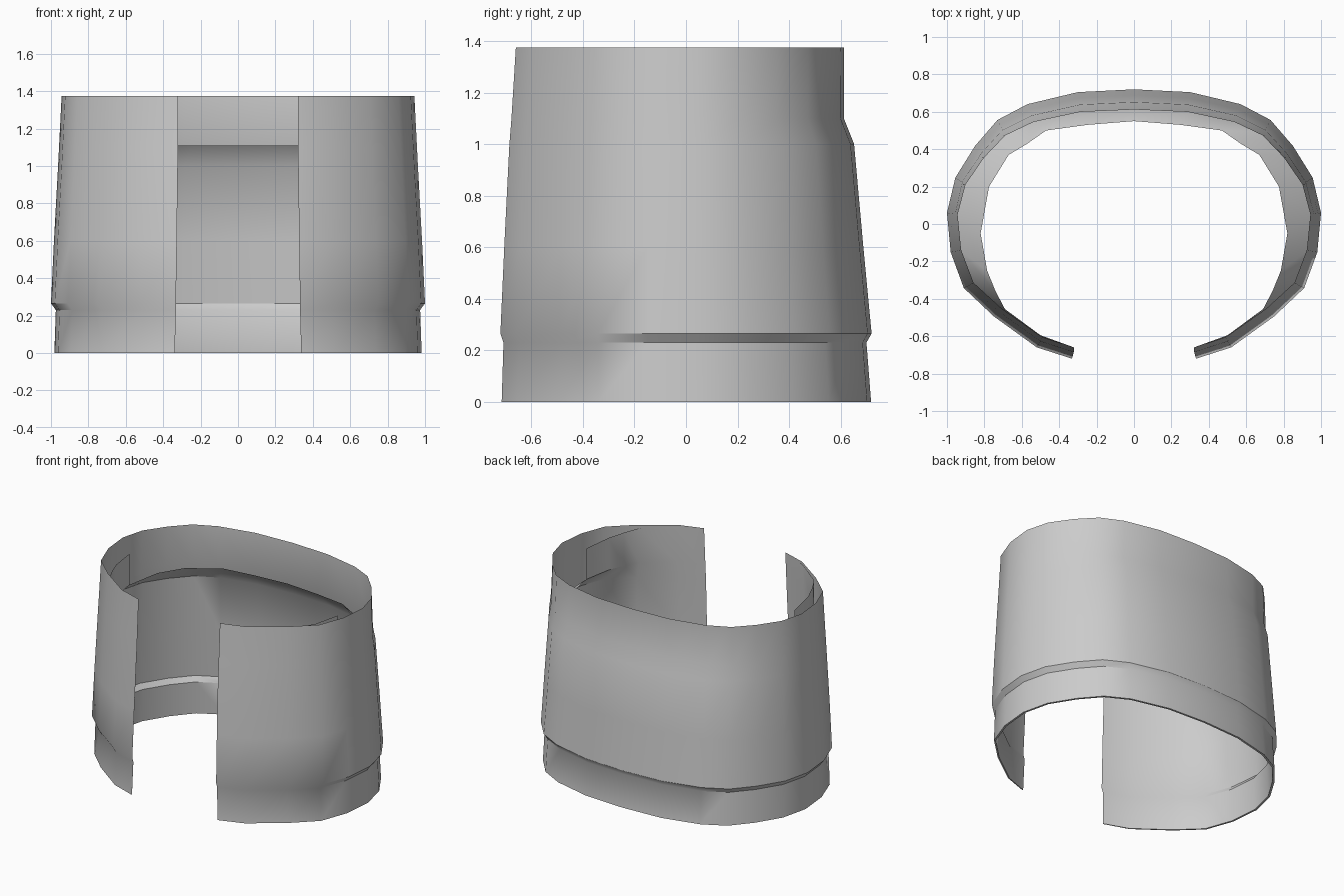
import bpy
import math

if "Cube" in bpy.data.objects:
    bpy.data.objects.remove(bpy.data.objects["Cube"])

# Half plan of the band, from the front opening round to the middle of the back
PLAN = [(.33, -.715), (.52, -.655), (.75, -.49), (.91, -.34), (.98, -.15), (1.0, .06),
        (.955, .25), (.85, .42), (.73, .56), (.57, .645), (.30, .71), (0, .725)]
# Half plan of the inward-leaning top edge of the lining
LIP = [(.32, -.66), (.50, -.595), (.69, -.455), (.74, -.36), (.785, -.25), (.82, -.05),
       (.775, .20), (.67, .37), (.57, .43), (.47, .50), (.25, .53), (0, .55)]


def ring(z, half_width, front, back, edge_x):
    """Plan outline scaled to the given width and depths at height z."""
    pts = []
    for i, (x, y) in enumerate(PLAN):
        sy = back / .725 if y > 0 else front / .715
        pts.append((edge_x if i == 0 else x * half_width, y * sy, z))
    return pts


def mirrored(half):
    return half + [(-x, y, z) for x, y, z in reversed(half[:-1])]


def sheet(name, halves, skip=None):
    """Skin a stack of half outlines, mirrored across x = 0."""
    rows = [mirrored(h) for h in halves]
    n = len(rows[0])
    verts = [p for r in rows for p in r]
    faces = []
    for r in range(len(rows) - 1):
        for c in range(n - 1):
            if skip and skip(r, min(c, n - 2 - c)):
                continue
            a = r * n + c
            faces.append((a, a + 1, a + n + 1, a + n))
    mesh = bpy.data.meshes.new(name)
    mesh.from_pydata(verts, [], faces)
    used = {v for f in faces for v in f}
    obj = bpy.data.objects.new(name, mesh)
    bpy.context.collection.objects.link(obj)
    # Remove points left loose by skipped faces
    import bmesh
    bm = bmesh.new()
    bm.from_mesh(mesh)
    bmesh.ops.delete(bm, geom=[v for v in bm.verts if v.index not in used], context='VERTS')
    bm.to_mesh(mesh)
    bm.free()
    bpy.ops.object.select_all(action='DESELECT')
    obj.select_set(True)
    bpy.context.view_layer.objects.active = obj
    bpy.ops.object.shade_smooth_by_angle(angle=math.radians(35))
    return obj


# Outer shell: hem, small step, then a tapering body (z, width, front, back, edge x)
SHELL = [(0, .982, .715, .718, .338), (.23, .974, .708, .70, .332),
         (.265, 1.0, .72, .72, .332), (.6, .984, .705, .688, .327),
         (1.0, .962, .685, .652, .322), (1.1, .957, .677, .612, .321),
         (1.375, .943, .66, .613, .32)]
sheet("outer_shell", [ring(*s) for s in SHELL])

# Lining: starts at the hem rim, follows the shell inside, leans in at the top;
# the front panels carry on up to the rim
lining = [ring(*SHELL[0])]
for z, w, f, b, e in SHELL[:5]:
    lining.append(ring(z, w - .014, f - .006, b - .014, e))
lining.append([(x, y - .015 if i < 2 else y, 1.11) for i, (x, y) in enumerate(LIP)])
lining.append([(x, y, 1.37 - .008 * i) for i, (x, y) in enumerate(LIP)])
sheet("inner_lining", lining, skip=lambda r, c: r == 6 and c > 4)
